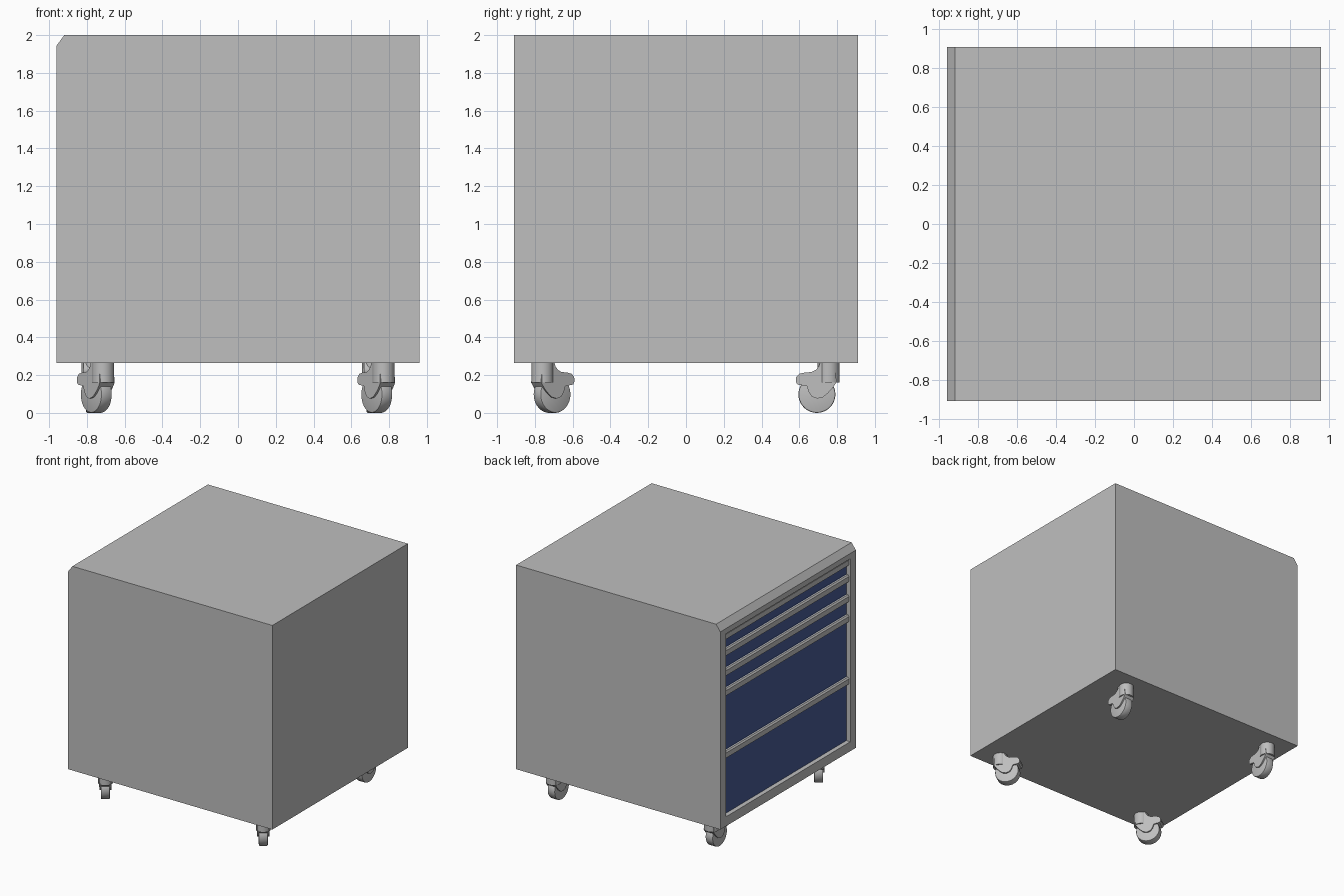
import bpy, bmesh, math
from mathutils import Matrix, Vector

cube = bpy.data.objects.get("Cube")
if cube:
    bpy.data.objects.remove(cube, do_unlink=True)


def material(name, rgb):
    m = bpy.data.materials.new(name)
    m.use_nodes = True
    m.diffuse_color = (*rgb, 1)
    m.node_tree.nodes["Principled BSDF"].inputs["Base Color"].default_value = (*rgb, 1)
    return m


GREY = material("light_grey", (0.52, 0.52, 0.52))
BLUE = material("drawer_blue", (0.062, 0.105, 0.30))


def finish(name, bm, mat, smooth=False):
    bmesh.ops.recalc_face_normals(bm, faces=bm.faces)
    mesh = bpy.data.meshes.new(name)
    bm.to_mesh(mesh)
    bm.free()
    mesh.materials.append(mat)
    obj = bpy.data.objects.new(name, mesh)
    bpy.context.collection.objects.link(obj)
    if smooth:
        bpy.ops.object.select_all(action='DESELECT')
        obj.select_set(True)
        bpy.context.view_layer.objects.active = obj
        bpy.ops.object.shade_smooth_by_angle(angle=math.radians(35))
    return obj


def prism(profile, half_width):
    """Extrude an x-z profile along y, centred on y = 0."""
    bm = bmesh.new()
    face = bm.faces.new([bm.verts.new((x, -half_width, z)) for x, z in profile])
    ext = bmesh.ops.extrude_face_region(bm, geom=[face])["geom"]
    verts = [v for v in ext if isinstance(v, bmesh.types.BMVert)]
    bmesh.ops.translate(bm, verts=verts, vec=(0, 2 * half_width, 0))
    bmesh.ops.recalc_face_normals(bm, faces=bm.faces)
    return bm


def cylinder(radius, depth, matrix):
    bm = bmesh.new()
    bmesh.ops.create_cone(bm, cap_ends=True, segments=40, radius1=radius,
                          radius2=radius, depth=depth, matrix=matrix)
    return bm


# Cabinet shell: chamfered upper edge, with a shallow opening on the -x side
X, Y, BOTTOM, TOP = 0.96, 0.91, 0.265, 2.0
OPEN_Y, OPEN_LOW, OPEN_HIGH = 0.835, 0.345, 1.9
bm = prism([(-X, BOTTOM), (X, BOTTOM), (X, TOP), (-0.92, TOP), (-X, 1.945)], Y)
side = min(bm.faces, key=lambda f: f.calc_center_median().x)
bmesh.ops.inset_individual(bm, faces=[side], thickness=0.05)
for v in side.verts:
    v.co.y = math.copysign(OPEN_Y, v.co.y)
    v.co.z = OPEN_HIGH if v.co.z > 1 else OPEN_LOW
inner = bmesh.ops.extrude_discrete_faces(bm, faces=[side])["faces"][0]
bmesh.ops.translate(bm, verts=inner.verts, vec=(0.04, 0, 0))
finish("cabinet_shell", bm, GREY)

# Drawer fronts, each with a full-width grip strip along its top
levels = [OPEN_LOW, 0.89, 1.42, 1.59, 1.76, OPEN_HIGH]
for i, (low, high) in enumerate(zip(levels, levels[1:]), 1):
    front = [(-0.927, low + 0.004), (-0.918, low + 0.004),
             (-0.918, high), (-0.927, high)]
    finish(f"drawer_front_{i}", prism(front, OPEN_Y - 0.003), BLUE)
    grip = [(-0.926, high), (-0.94, high), (-0.95, high - 0.012),
            (-0.95, high - 0.055), (-0.944, high - 0.055),
            (-0.944, high - 0.02), (-0.926, high - 0.015)]
    finish(f"drawer_grip_{i}", prism(grip, OPEN_Y - 0.001), GREY)

# Swivel casters: local +x is the trailing direction, the pivot is at x = 0
HOOD = [(-0.03, 0.266), (-0.04, 0.16), (-0.02, 0.13), (0.005, 0.103),
        (0.03, 0.083), (0.06, 0.076), (0.088, 0.086), (0.105, 0.11),
        (0.115, 0.142), (0.165, 0.15), (0.174, 0.165), (0.172, 0.19),
        (0.155, 0.207), (0.125, 0.214), (0.09, 0.216), (0.068, 0.228),
        (0.052, 0.245), (0.045, 0.266)]


def caster(label, x, y, angle):
    place = Matrix.Translation((x, y, 0)) @ Matrix.Rotation(angle, 4, 'Z')
    axle = Matrix.Translation((0.062, 0, 0.098)) @ Matrix.Rotation(math.pi / 2, 4, 'X')
    wheel = cylinder(0.098, 0.07, axle)
    rims = [e for e in wheel.edges if e.calc_face_angle() > 1]
    bmesh.ops.bevel(wheel, geom=rims, offset=0.008, segments=2,
                    profile=0.5, affect='EDGES')
    stem = cylinder(0.058, 0.106, Matrix.Translation((0, 0, 0.213)))
    for part, mesh in (("wheel", wheel), ("stem", stem), ("hood", prism(HOOD, 0.047))):
        obj = finish(f"{label}_caster_{part}", mesh, GREY, True)
        obj.matrix_world = place


away = math.atan2(0.82, -0.57)
caster("front_left", 0.77, -0.76, away)
caster("front_right", -0.715, -0.76, away)
caster("back_left", 0.715, 0.755, -math.pi / 2)
caster("back_right", -0.77, 0.755, -math.pi / 2)
